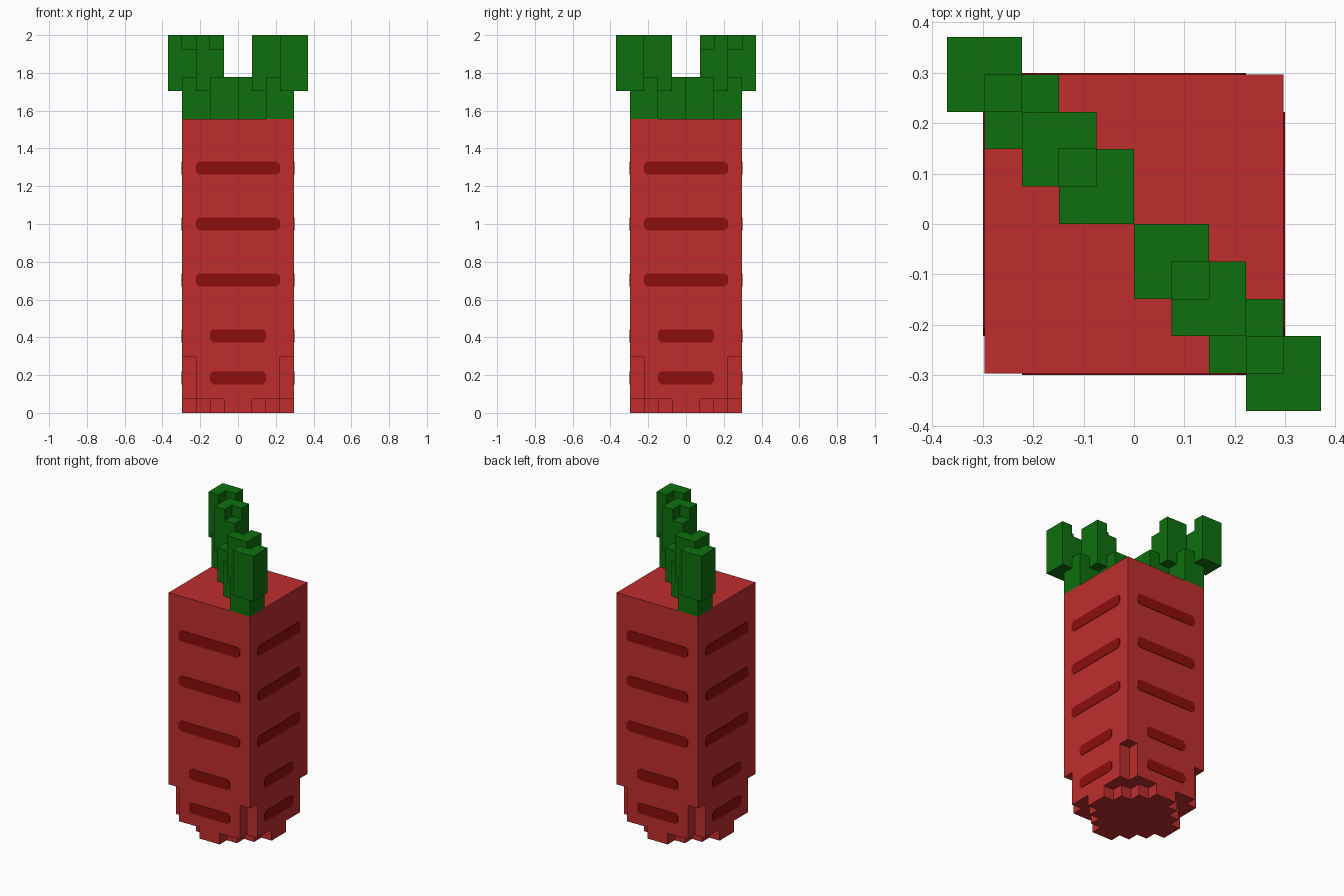
import bpy, bmesh, math
from mathutils import Vector, Matrix

U = 2 / 27  # block size

if "Cube" in bpy.data.objects:
    bpy.data.objects.remove(bpy.data.objects["Cube"], do_unlink=True)


def material(name, rgb):
    m = bpy.data.materials.new(name)
    m.use_nodes = True
    m.diffuse_color = (*rgb, 1)
    m.node_tree.nodes["Principled BSDF"].inputs["Base Color"].default_value = (*rgb, 1)
    return m


RED = material("red", (0.52, 0.027, 0.027))
DARK_RED = material("dark red", (0.266, 0.004, 0.004))
GREEN = material("green", (0.0044, 0.162, 0.0044))


def finish(bm, name, mat):
    mesh = bpy.data.meshes.new(name)
    bm.to_mesh(mesh)
    bm.free()
    mesh.materials.append(mat)
    obj = bpy.data.objects.new(name, mesh)
    bpy.context.collection.objects.link(obj)
    return obj


def box_cells(x, y, z):
    return {(i, j, k) for i in range(*x) for j in range(*y) for k in range(*z)}


def block_object(name, cells, mat):
    """Outer skin of a set of blocks, with flat areas merged."""
    bm = bmesh.new()
    for c in cells:
        for axis in range(3):
            for sign in (-1, 1):
                near = list(c)
                near[axis] += sign
                if tuple(near) in cells:
                    continue
                a, b = (axis + 1) % 3, (axis + 2) % 3
                quad = []
                for da, db in ((0, 0), (1, 0), (1, 1), (0, 1)):
                    p = list(c)
                    p[axis] += sign > 0
                    p[a] += da
                    p[b] += db
                    quad.append(bm.verts.new(Vector(p) * U))
                bm.faces.new(quad if sign > 0 else quad[::-1])
    bmesh.ops.remove_doubles(bm, verts=bm.verts, dist=U / 100)
    bmesh.ops.dissolve_limit(bm, angle_limit=math.radians(1),
                             verts=bm.verts, edges=bm.edges)
    return finish(bm, name, mat)


# Body: square column, notched corners low down, stepped diamond foot
body = set()
for i, j, k in box_cells((-4, 4), (-4, 4), (0, 21)):
    reach = abs(i + 0.5) + abs(j + 0.5)
    limit = 4 if k == 0 else 6 if k < 4 else 8
    if reach <= limit:
        body.add((i, j, k))
block_object("body", body, RED)

# Leaves: two stepped fronds along one diagonal, hollow at their tips
leaf = box_cells((-2, 0), (0, 2), (21, 24))      # inner stem
leaf |= box_cells((-3, -1), (1, 3), (23, 27))    # inner tuft
leaf |= box_cells((-4, -2), (2, 4), (21, 24))    # outer stem
leaf |= box_cells((-5, -3), (3, 5), (23, 27))    # outer tuft
leaf -= {(-2, 1, 26), (-4, 3, 26)}
block_object("right_leaf", leaf, GREEN)
block_object("left_leaf", {(-i - 1, -j - 1, k) for i, j, k in leaf}, GREEN)

# Grooves: thin dark plates with clipped corners on all four sides
H, CUT, DEPTH = 0.47, 0.22, 0.003
GROOVES = ((17.5, 3), (13.5, 3), (9.5, 3), (5.5, 2), (2.5, 2))
for n, side in enumerate(("front", "left", "back", "right")):
    bm = bmesh.new()
    for z, w in GROOVES:
        outline = [(-w + CUT, -H), (w - CUT, -H), (w, -H + CUT), (w, H - CUT),
                   (w - CUT, H), (-w + CUT, H), (-w, H - CUT), (-w, -H + CUT)]
        verts = [bm.verts.new((x * U, -4 * U, (z + h) * U)) for x, h in outline]
        face = bm.faces.new(verts)
        out = bmesh.ops.extrude_face_region(bm, geom=[face])
        moved = [v for v in out["geom"] if isinstance(v, bmesh.types.BMVert)]
        bmesh.ops.translate(bm, verts=moved, vec=(0, -DEPTH, 0))
    bmesh.ops.recalc_face_normals(bm, faces=bm.faces)
    bm.transform(Matrix.Rotation(n * math.pi / 2, 4, "Z"))
    finish(bm, side + "_grooves", DARK_RED)
